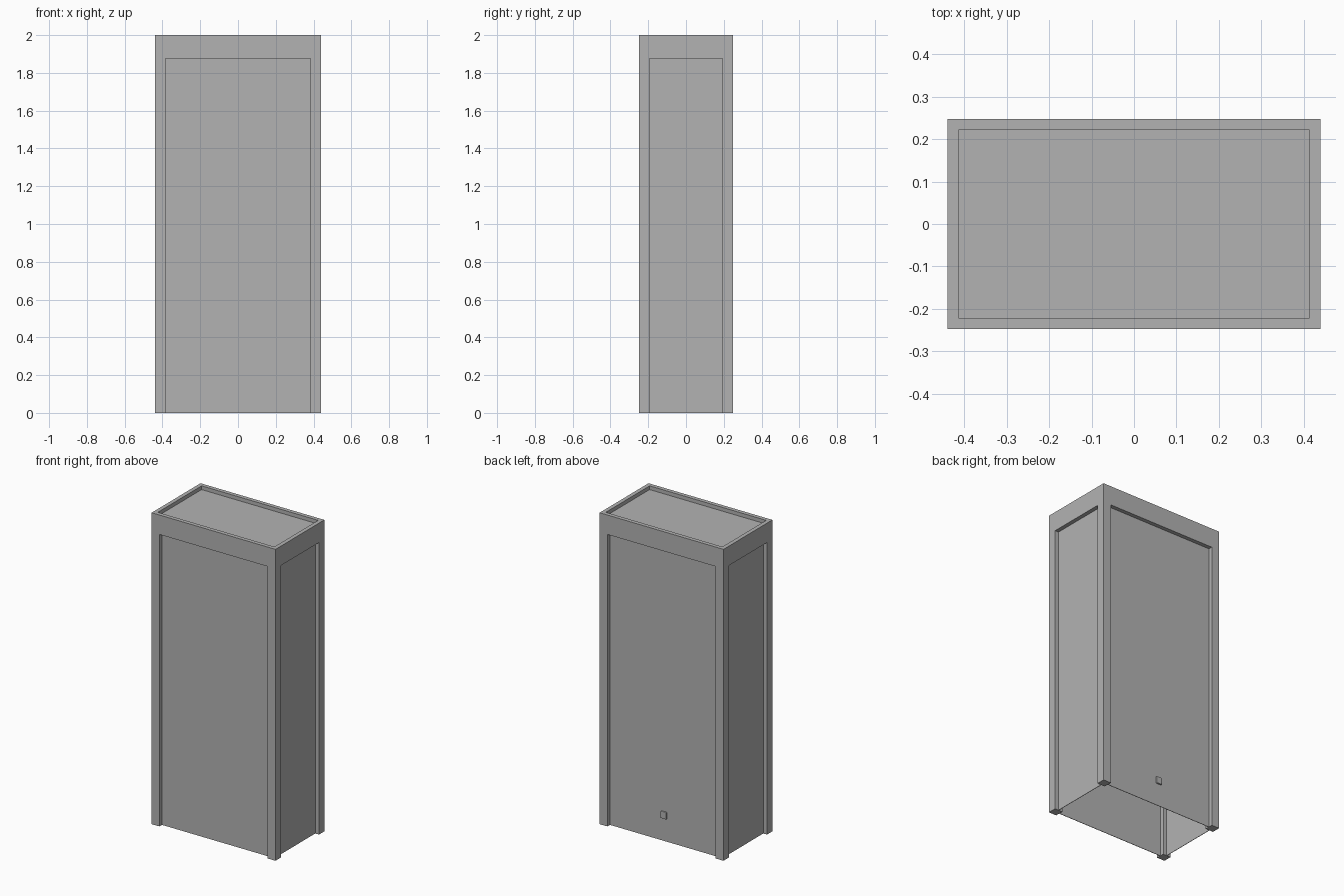
import bpy

cube = bpy.data.objects.get("Cube")
if cube:
    bpy.data.objects.remove(cube, do_unlink=True)

# Overall dimensions
HX, HY, TOP = 0.44, 0.248, 2.0
POST = 0.055        # corner post width
INSET = 0.026       # panel recess and rim thickness
SHEET = 0.003       # sheet thickness
HEAD = 1.875        # underside of the header
ROOF = 1.975        # roof surface, sunk inside the rim

grey = bpy.data.materials.new("plain_grey")
grey.use_nodes = True
grey.diffuse_color = (0.45, 0.45, 0.45, 1)
grey.node_tree.nodes["Principled BSDF"].inputs["Base Color"].default_value = (0.45, 0.45, 0.45, 1)


def box(name, low, high, bevel=0.0):
    """Axis-aligned box between two corners."""
    bpy.ops.mesh.primitive_cube_add(size=1, location=[(a + b) / 2 for a, b in zip(low, high)])
    ob = bpy.context.object
    ob.name = name
    ob.scale = [b - a for a, b in zip(low, high)]
    bpy.ops.object.transform_apply(location=False, rotation=False, scale=True)
    ob.data.materials.append(grey)
    if bevel:
        mod = ob.modifiers.new("soft_edges", "BEVEL")
        mod.width, mod.segments = bevel, 2
    return ob


def ring(name, thick, z0, z1):
    """Rectangular frame flush with the outer faces."""
    x, y = HX - thick, HY - thick
    outer = [(-HX, -HY), (HX, -HY), (HX, HY), (-HX, HY)]
    inner = [(-x, -y), (x, -y), (x, y), (-x, y)]
    verts = [(*p, z) for z in (z0, z1) for loop in (outer, inner) for p in loop]
    faces = []
    for i in range(4):
        j = (i + 1) % 4
        faces += [(i, j, j + 8, i + 8), (j + 4, i + 4, i + 12, j + 12),
                  (i + 8, j + 8, j + 12, i + 12), (j, i, i + 4, j + 4)]
    mesh = bpy.data.meshes.new(name)
    mesh.from_pydata(verts, [], faces)
    mesh.materials.append(grey)
    ob = bpy.data.objects.new(name, mesh)
    bpy.context.collection.objects.link(ob)


# Corner posts
for sx, side in ((1, "left"), (-1, "right")):
    for sy, end in ((-1, "front"), (1, "back")):
        xs = sorted((sx * HX, sx * (HX - POST)))
        ys = sorted((sy * HY, sy * (HY - POST)))
        box(f"{end}_{side}_post", (xs[0], ys[0], 0), (xs[1], ys[1], HEAD))

# Header, raised rim and sunken roof
ring("header", POST, HEAD, ROOF)
ring("top_rim", INSET, ROOF, TOP)
box("roof", (INSET - HX, INSET - HY, ROOF - SHEET), (HX - INSET, HY - INSET, ROOF + SHEET / 3))

# Thin recessed wall panels, open underneath
px, py = HX - INSET, HY - INSET
for s, name in ((-1, "front_panel"), (1, "back_panel")):
    ys = sorted((s * py, s * (py - SHEET)))
    box(name, (POST - HX, ys[0], 0), (HX - POST, ys[1], HEAD))
for s, name in ((1, "left_panel"), (-1, "right_panel")):
    xs = sorted((s * px, s * (px - SHEET)))
    box(name, (xs[0], POST - HY, 0), (xs[1], HY - POST, HEAD))

# Small square stud low on the back
box("back_stud", (-0.02, py - SHEET, 0.145), (0.02, py + 0.01, 0.19), bevel=0.004)
